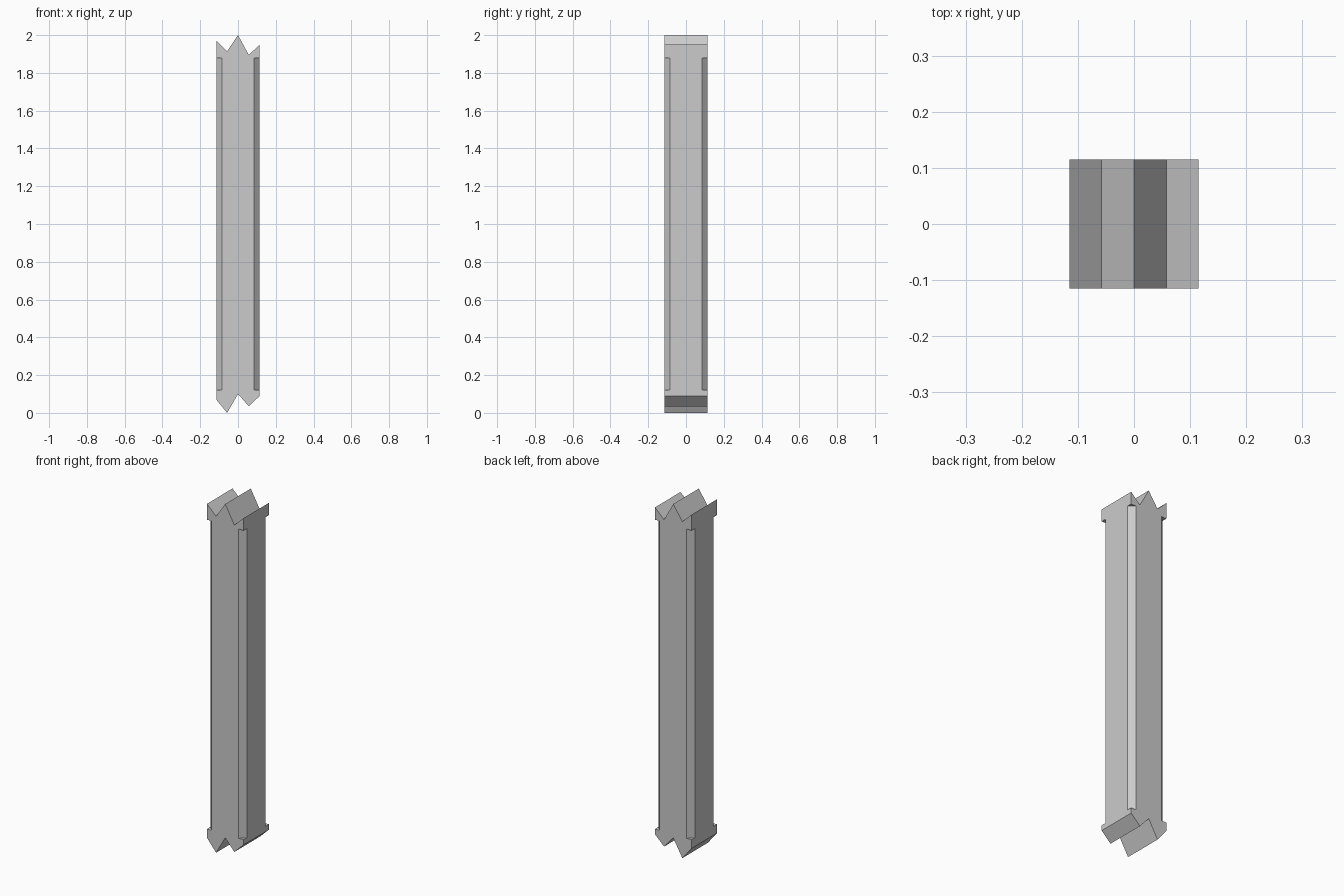
import bpy
import bmesh

cube = bpy.data.objects.get("Cube")
if cube:
    bpy.data.objects.remove(cube, do_unlink=True)

HALF = 0.115            # half the post width
CUT = 0.03              # width of the corner chamfers
LOW, HIGH = 0.12, 1.88  # where the chamfers stop

grey = bpy.data.materials.new("plain_grey")
grey.use_nodes = True
grey.diffuse_color = (0.6, 0.6, 0.6, 1)
grey.node_tree.nodes["Principled BSDF"].inputs["Base Color"].default_value = (0.6, 0.6, 0.6, 1)


def prism(name, points, place, offset):
    """Extrude a closed outline; place maps a 2D point into space."""
    bm = bmesh.new()
    face = bm.faces.new([bm.verts.new(place(a, b)) for a, b in points])
    result = bmesh.ops.extrude_face_region(bm, geom=[face])
    moved = [v for v in result["geom"] if isinstance(v, bmesh.types.BMVert)]
    bmesh.ops.translate(bm, verts=moved, vec=offset)
    bmesh.ops.recalc_face_normals(bm, faces=bm.faces)
    mesh = bpy.data.meshes.new(name)
    bm.to_mesh(mesh)
    bm.free()
    mesh.materials.append(grey)
    obj = bpy.data.objects.new(name, mesh)
    bpy.context.collection.objects.link(obj)
    return obj


# Splintered ends: jagged outline carried straight through the depth
xs = [-HALF, -HALF / 2, 0, HALF / 2, HALF]
top = list(zip(xs, [1.97, 1.915, 2.0, 1.895, 1.95]))
bottom = list(zip(xs, [0.07, 0.0, 0.1, 0.035, 0.09]))
post = prism("post", bottom + top[::-1],
             lambda x, z: (x, -HALF, z), (0, 2 * HALF, 0))

# Stopped chamfers on the four upright edges
for sx in (-1, 1):
    for sy in (-1, 1):
        e, r = HALF - CUT, HALF + CUT
        cutter = prism("chamfer_cutter", [(e, r), (r, e), (r, r)],
                       lambda x, y: (sx * x, sy * y, LOW), (0, 0, HIGH - LOW))
        cutter.hide_render = True
        cutter.hide_viewport = True
        # Shift so the slanted face crosses both sides CUT away from the edge
        cutter.location = (-sx * CUT / 2, -sy * CUT / 2, 0)
        mod = post.modifiers.new("chamfer", 'BOOLEAN')
        mod.operation = 'DIFFERENCE'
        mod.solver = 'EXACT'
        mod.object = cutter
